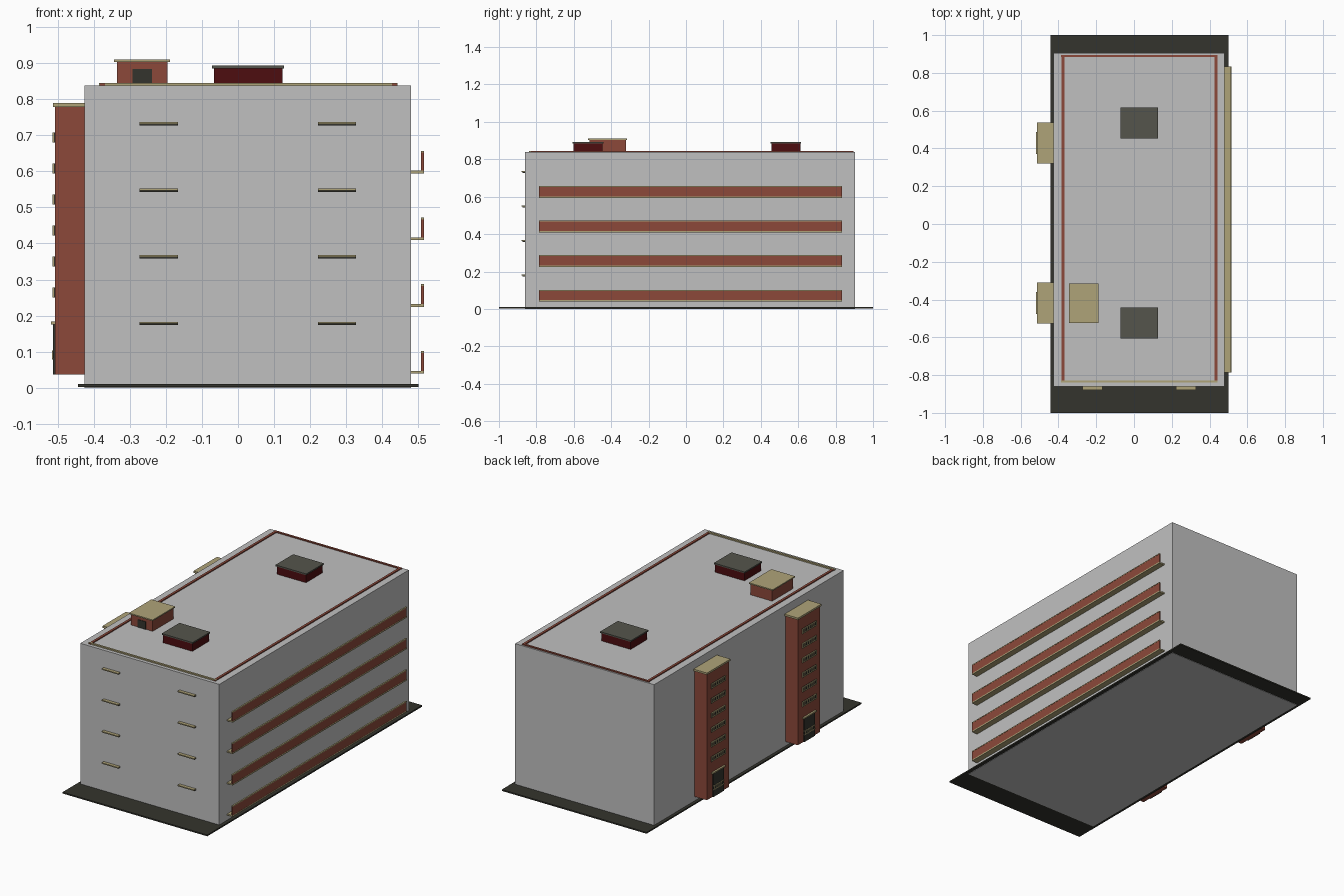
import bpy
import bmesh
from mathutils import Vector

old = bpy.data.objects.get("Cube")
if old:
    bpy.data.objects.remove(old, do_unlink=True)


def material(name, r, g, b):
    m = bpy.data.materials.new(name)
    m.use_nodes = True
    m.diffuse_color = (r, g, b, 1)
    m.node_tree.nodes["Principled BSDF"].inputs["Base Color"].default_value = (r, g, b, 1)
    return m


GREY = material("wall grey", 0.53, 0.53, 0.53)
BRICK = material("brick red", 0.265, 0.066, 0.042)
TAN = material("tan trim", 0.43, 0.37, 0.19)
DARK = material("dark asphalt", 0.034, 0.034, 0.026)
MAROON = material("maroon", 0.075, 0.004, 0.005)
VENT = material("vent grey", 0.09, 0.09, 0.072)


def boxes(name, mat, spans):
    """One object made of boxes, each given as x, y and z ranges."""
    bm = bmesh.new()
    for span in spans:
        lo, hi = (Vector(c) for c in zip(*span))
        verts = bmesh.ops.create_cube(bm, size=1)["verts"]
        for v in verts:
            v.co = (lo + hi) / 2 + v.co * (hi - lo)
    mesh = bpy.data.meshes.new(name)
    bm.to_mesh(mesh)
    bm.free()
    mesh.materials.append(mat)
    obj = bpy.data.objects.new(name, mesh)
    bpy.context.collection.objects.link(obj)
    return obj


def around(c, half):
    return (c - half, c + half)


# Ground plate and main block
ROOF = 0.838
X0, X1, Y0, Y1 = -0.425, 0.48, -0.86, 0.904
boxes("ground_plate", DARK, [((-0.443, 0.5), (-1, 1), (0.002, 0.01))])
boxes("main_block", GREY, [((X0, X1), (Y0, Y1), (0, ROOF))])

# Long balconies on the left wall
for i in range(4):
    z = 0.039 + 0.185 * i
    y = (-0.786, 0.834)
    boxes(f"balcony_slab_{i}", TAN, [((X1, 0.516), y, (z, z + 0.008))])
    boxes(f"balcony_rail_{i}", BRICK, [((0.508, 0.515), y, (z + 0.008, z + 0.058))])
    boxes(f"balcony_cap_{i}", TAN, [((0.507, 0.516), y, (z + 0.058, z + 0.063))])

# Small ledges on the front wall
for i in range(4):
    z = 0.174 + 0.1845 * i
    for side, x in (("right", -0.2195), ("left", 0.2745)):
        wide = around(x, 0.053)
        boxes(f"ledge_{side}_{i}", TAN, [(wide, (-0.879, Y0), (z + 0.004, z + 0.009))])
        boxes(f"ledge_trim_{side}_{i}", DARK, [(wide, (-0.874, Y0), (z, z + 0.004))])

# Stair towers on the right wall
FACE = -0.507
for name, y in (("rear", 0.428), ("front", -0.419)):
    boxes(f"tower_{name}", BRICK, [((FACE, X0), around(y, 0.102), (0.037, 0.779))])
    boxes(f"tower_cap_{name}", TAN, [((-0.513, X0 + 0.002), around(y, 0.109), (0.779, 0.79))])
    panes, trim = [], []
    out = (-0.514, FACE)
    for i in range(6):
        z = 0.264 + 0.086 * i
        panes.append(((-0.51, FACE), around(y, 0.065), around(z, 0.014)))
        trim += [(out, around(y, 0.065), around(z + dz, 0.002)) for dz in (-0.012, 0.012)]
        trim += [(out, around(y + 0.021 * k, 0.002), around(z, 0.012)) for k in range(-3, 4)]
    boxes(f"tower_windows_{name}", DARK, panes)
    boxes(f"tower_window_trim_{name}", TAN, trim)

    # Entrance door with canopy and grille
    boxes(f"tower_door_{name}", DARK, [((-0.513, FACE), around(y, 0.05), (0.037, 0.176))])
    grille = [((-0.516, FACE), around(y, 0.05), around(z, 0.002)) for z in (0.08, 0.102)]
    grille += [((-0.516, FACE), around(y + 0.02 * k, 0.002), (0.08, 0.102)) for k in (-2, -1, 0, 1, 2)]
    boxes(f"tower_door_grille_{name}", TAN, grille)
    boxes(f"tower_canopy_{name}", TAN, [((-0.518, FACE), around(y, 0.058), (0.176, 0.184))])

# Thin kerb around the roof
KERB = (ROOF, 0.844)
boxes("roof_kerb", BRICK, [
    (around(-0.376, 0.007), (-0.84, 0.896), KERB),
    (around(0.434, 0.007), (-0.84, 0.896), KERB),
    ((-0.386, 0.442), around(0.89, 0.006), KERB),
])
boxes("roof_kerb_front", TAN, [((-0.386, 0.442), around(-0.834, 0.006), (ROOF, 0.845))])

# Roof vents
for name, y in (("rear", 0.534), ("front", -0.524)):
    boxes(f"vent_{name}", MAROON, [(around(0.028, 0.095), around(y, 0.077), (ROOF, 0.885))])
    boxes(f"vent_cap_{name}", VENT, [(around(0.028, 0.1), around(y, 0.082), (0.885, 0.893))])

# Roof hut with a front door
boxes("roof_hut", BRICK, [((-0.336, -0.195), (-0.515, -0.322), (ROOF, 0.903))])
boxes("roof_hut_cap", TAN, [((-0.344, -0.189), (-0.524, -0.315), (0.903, 0.91))])
boxes("roof_hut_door", DARK, [((-0.292, -0.239), (-0.518, -0.515), (ROOF, 0.883))])
